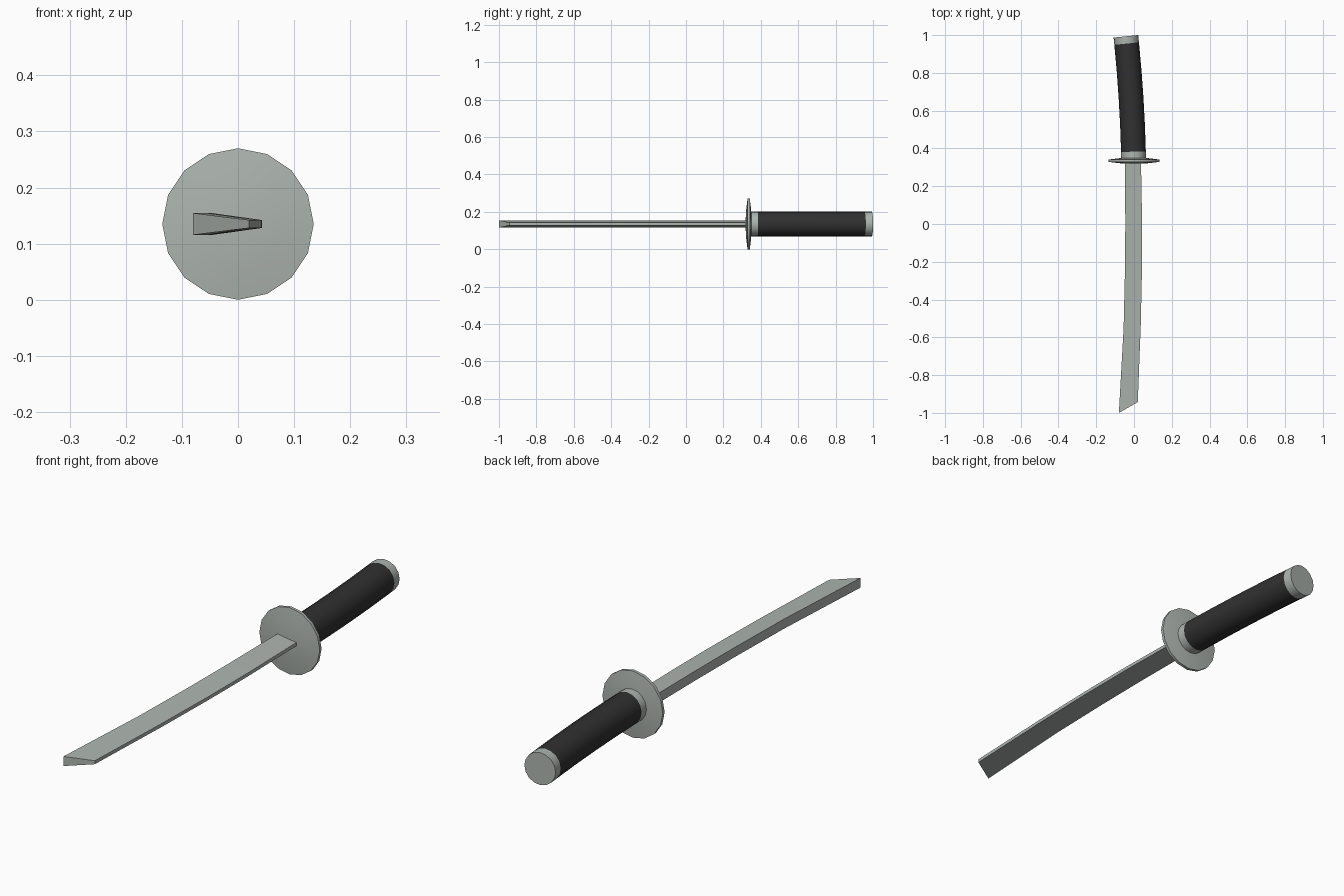
import bpy, bmesh, math
from mathutils import Vector

if "Cube" in bpy.data.objects:
    bpy.data.objects.remove(bpy.data.objects["Cube"])

ZC = 0.135   # height of the sword's axis
SIDES = 16


def material(name, col):
    m = bpy.data.materials.new(name)
    m.diffuse_color = (*col, 1)
    m.use_nodes = True
    m.node_tree.nodes["Principled BSDF"].inputs["Base Color"].default_value = m.diffuse_color
    return m


steel = material("grey steel", (0.42, 0.46, 0.43))
wrap = material("black wrap", (0.03, 0.03, 0.03))


def loft(name, rings, mat, smooth=True):
    """Bridge equal-sized rings of points and close both ends."""
    bm = bmesh.new()
    rows = [[bm.verts.new(p) for p in ring] for ring in rings]
    n = len(rows[0])
    for a, b in zip(rows, rows[1:]):
        for i in range(n):
            j = (i + 1) % n
            bm.faces.new((a[i], a[j], b[j], b[i]))
    bm.faces.new(rows[0])
    bm.faces.new(rows[-1])
    bmesh.ops.recalc_face_normals(bm, faces=bm.faces)
    me = bpy.data.meshes.new(name)
    bm.to_mesh(me)
    bm.free()
    me.materials.append(mat)
    ob = bpy.data.objects.new(name, me)
    bpy.context.collection.objects.link(ob)
    if smooth:
        bpy.ops.object.select_all(action='DESELECT')
        ob.select_set(True)
        bpy.context.view_layer.objects.active = ob
        bpy.ops.object.shade_smooth_by_angle(angle=math.radians(30))
    return ob


def ring(x, y, r, slope=0.0):
    """Circle around the sword axis, tilted square to a path of dx/dy = -slope."""
    c = Vector((x, y, ZC))
    side = Vector((1, slope, 0)).normalized()
    up = Vector((0, 0, 1))
    return [c + r * (side * math.cos(t) + up * math.sin(t))
            for t in (2 * math.pi * k / SIDES for k in range(SIDES))]


def handle_ring(y, r=0.0655):
    t = y - 0.345
    return ring(-0.002 - 0.0213 * t - 0.0645 * t * t, y, r, 0.0213 + 0.129 * t)


# Guard: thin disc, thicker toward the middle
guard = [(0.03, -0.016), (0.08, -0.013), (0.135, -0.006),
         (0.135, 0.006), (0.08, 0.013), (0.03, 0.016)]
loft("guard", [ring(0, 0.335 + dy, r) for r, dy in guard], steel)

# Curved handle: collar, wrapped grip, end cap
loft("collar", [handle_ring(0.34), handle_ring(0.383)], steel)
loft("grip", [handle_ring(0.383 + 0.572 * k / 4) for k in range(5)], wrap)
loft("end_cap", [handle_ring(0.955), handle_ring(0.9935)], steel)

# Blade: wedge section (spine on -x, narrow edge on +x), slanted tip
# stations: spine x, spine y, edge x, edge y
stations = [(-0.048, 0.335, 0.037, 0.335), (-0.046, 0.0, 0.043, 0.0),
            (-0.048, -0.25, 0.042, -0.25), (-0.055, -0.55, 0.036, -0.53),
            (-0.080, -1.0, 0.020, -0.943)]
SPINE, EDGE = 0.0195, 0.007
loft("blade", [[(sx, sy, ZC - SPINE), (ex, ey, ZC - EDGE),
                (ex, ey, ZC + EDGE), (sx, sy, ZC + SPINE)]
               for sx, sy, ex, ey in stations], steel)
